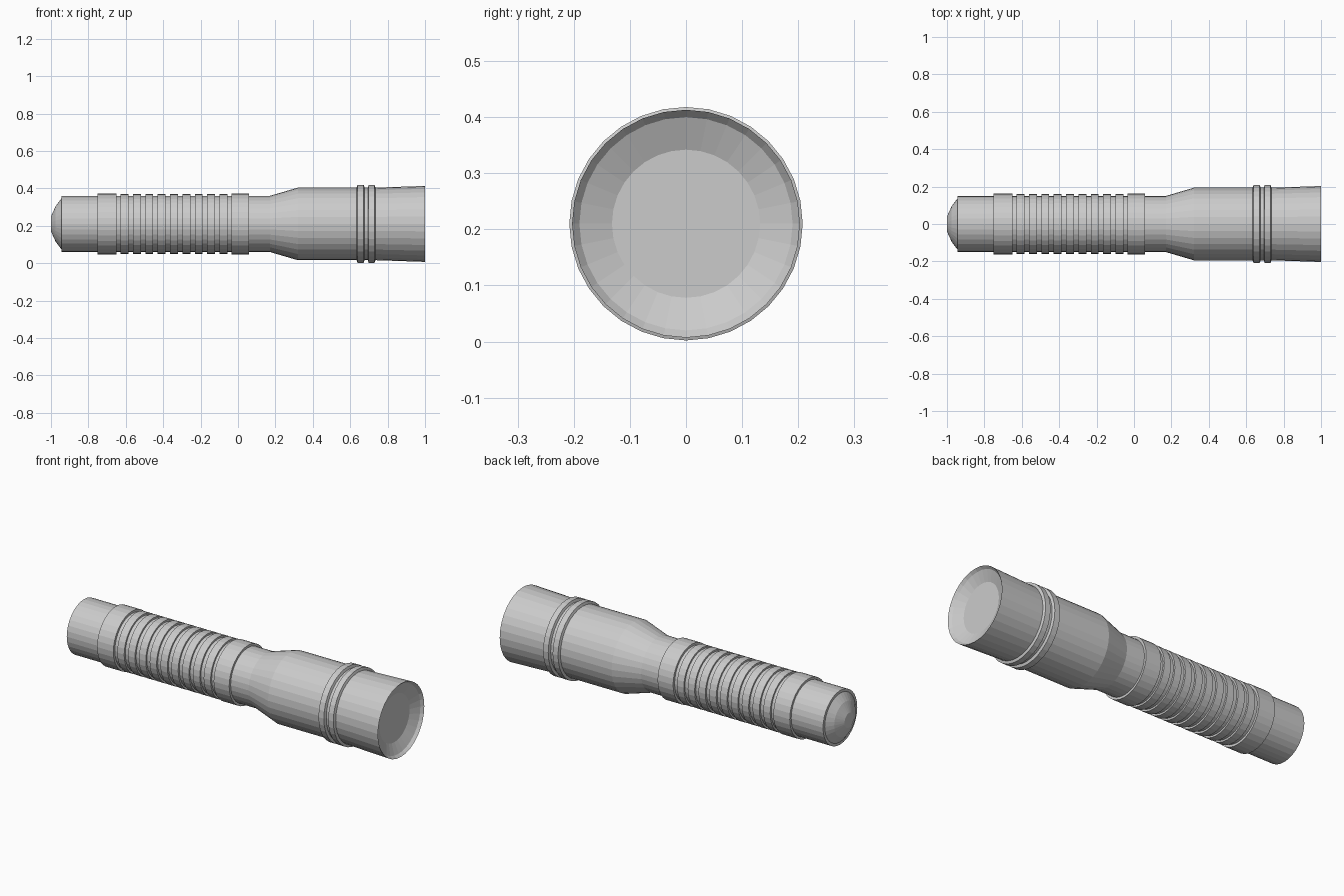
import bpy
import bmesh
from math import sin, cos, tau

cube = bpy.data.objects.get("Cube")
if cube:
    bpy.data.objects.remove(cube, do_unlink=True)

SIDES = 32
AXIS_Z = 0.21

grey = bpy.data.materials.new("light_grey_metal")
grey.use_nodes = True
COLOUR = (0.6, 0.6, 0.6, 1)
grey.diffuse_color = COLOUR
grey.node_tree.nodes["Principled BSDF"].inputs["Base Color"].default_value = COLOUR


def lathe(name, profile):
    """Turn (x, radius) points, listed tail to front, around the long axis."""
    bm = bmesh.new()
    rings = []
    for x, r in profile:
        if r == 0:
            rings.append([bm.verts.new((x, 0, AXIS_Z))] * SIDES)
        else:
            rings.append([bm.verts.new((x, r * sin(tau * i / SIDES), AXIS_Z + r * cos(tau * i / SIDES)))
                          for i in range(SIDES)])
    for a, b in zip(rings, rings[1:]):
        for i in range(SIDES):
            j = (i + 1) % SIDES
            corners = list(dict.fromkeys((a[i], a[j], b[j], b[i])))
            bm.faces.new(corners)
    bmesh.ops.recalc_face_normals(bm, faces=bm.faces)
    mesh = bpy.data.meshes.new(name)
    bm.to_mesh(mesh)
    bm.free()
    mesh.materials.append(grey)
    obj = bpy.data.objects.new(name, mesh)
    bpy.context.collection.objects.link(obj)
    return obj


# Handle: domed tail button, tail cap and ribbed grip
TUBE, GRIP = 0.15, 0.16
handle = [(-1, 0), (-1, 0.04), (-0.975, 0.095), (-0.945, 0.135), (-0.945, TUBE)]
bands = [(-0.75, -0.65, 0.163)]
bands += [(-0.628 + i * 0.0662, -0.586 + i * 0.0662, GRIP) for i in range(9)]
bands += [(-0.035, 0.06, 0.163)]
for start, end, r in bands:
    handle += [(start, TUBE), (start, r), (end, r), (end, TUBE)]

# Head: flared neck, two collars, flared bezel
BODY = 0.194
head = [(0.17, TUBE), (0.32, BODY)]
for start, end in ((0.634, 0.677), (0.694, 0.735)):
    head += [(start, BODY), (start + 0.005, 0.208), (end - 0.005, 0.208), (end, BODY)]

# Recessed reflector and lens closing the front
front = [(1, 0.203), (0.985, 0.19), (0.96, 0.132), (0.96, 0)]

lathe("flashlight_body", handle + head + front)
